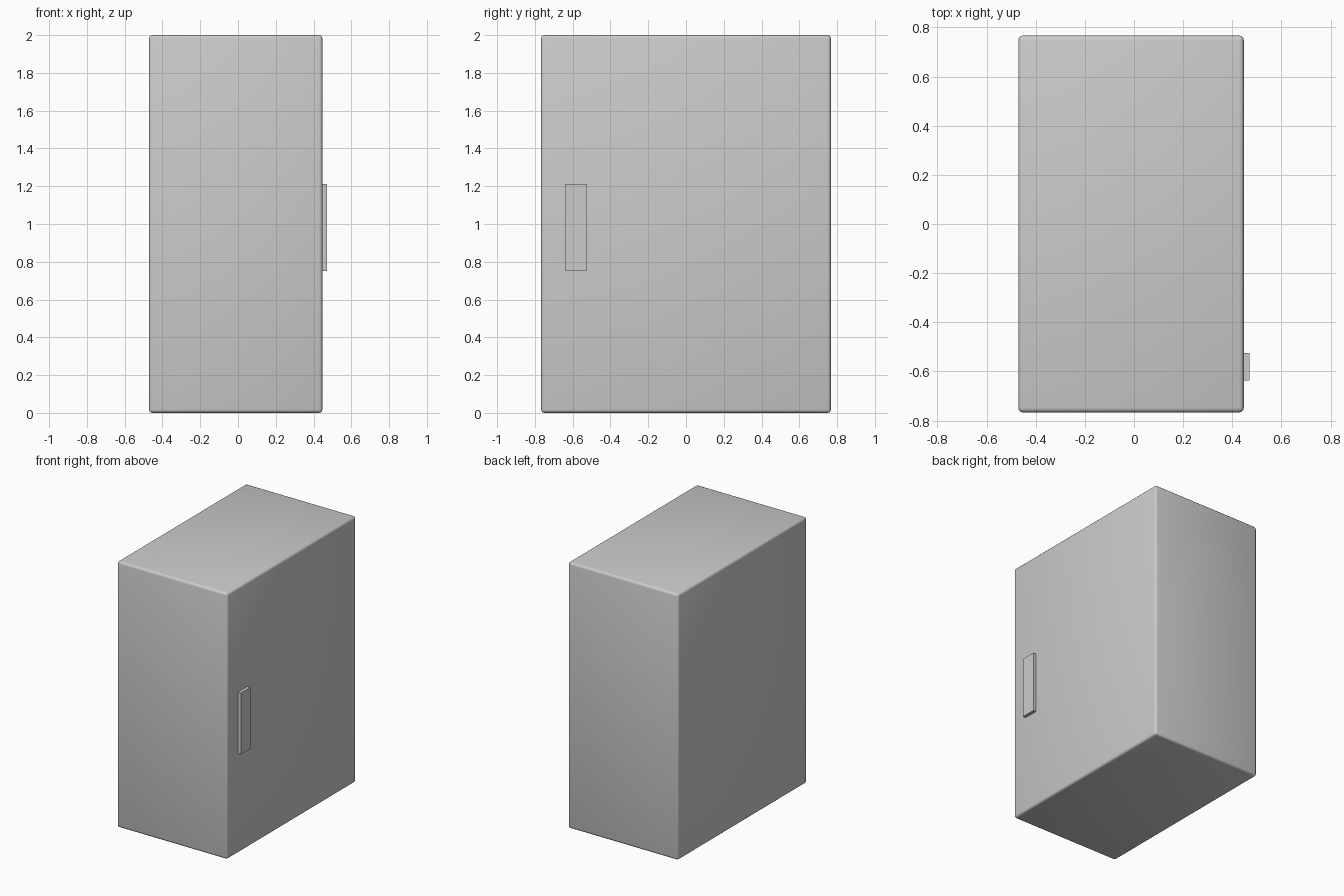
import bpy

if "Cube" in bpy.data.objects:
    bpy.data.objects.remove(bpy.data.objects["Cube"])


def box(name, lo, hi, bevel=0.0, segments=1):
    """Axis-aligned box between two corners, with optional rounded edges."""
    centre = [(a + b) / 2 for a, b in zip(lo, hi)]
    bpy.ops.mesh.primitive_cube_add(size=1, location=centre)
    ob = bpy.context.object
    ob.name = name
    ob.scale = [b - a for a, b in zip(lo, hi)]
    bpy.ops.object.transform_apply(location=False, rotation=False, scale=True)
    if bevel:
        mod = ob.modifiers.new("rounded_edges", "BEVEL")
        mod.width = bevel
        mod.segments = segments
        bpy.ops.object.modifier_apply(modifier=mod.name)
        bpy.ops.object.shade_smooth_by_angle()
    return ob


# Cabinet body with softened edges
box("cabinet_body", (-0.471, -0.767, 0.0), (0.447, 0.767, 2.0), 0.018, 3)

# Flat door handle on the +x side
box("door_handle", (0.44, -0.638, 0.75), (0.471, -0.526, 1.212))
